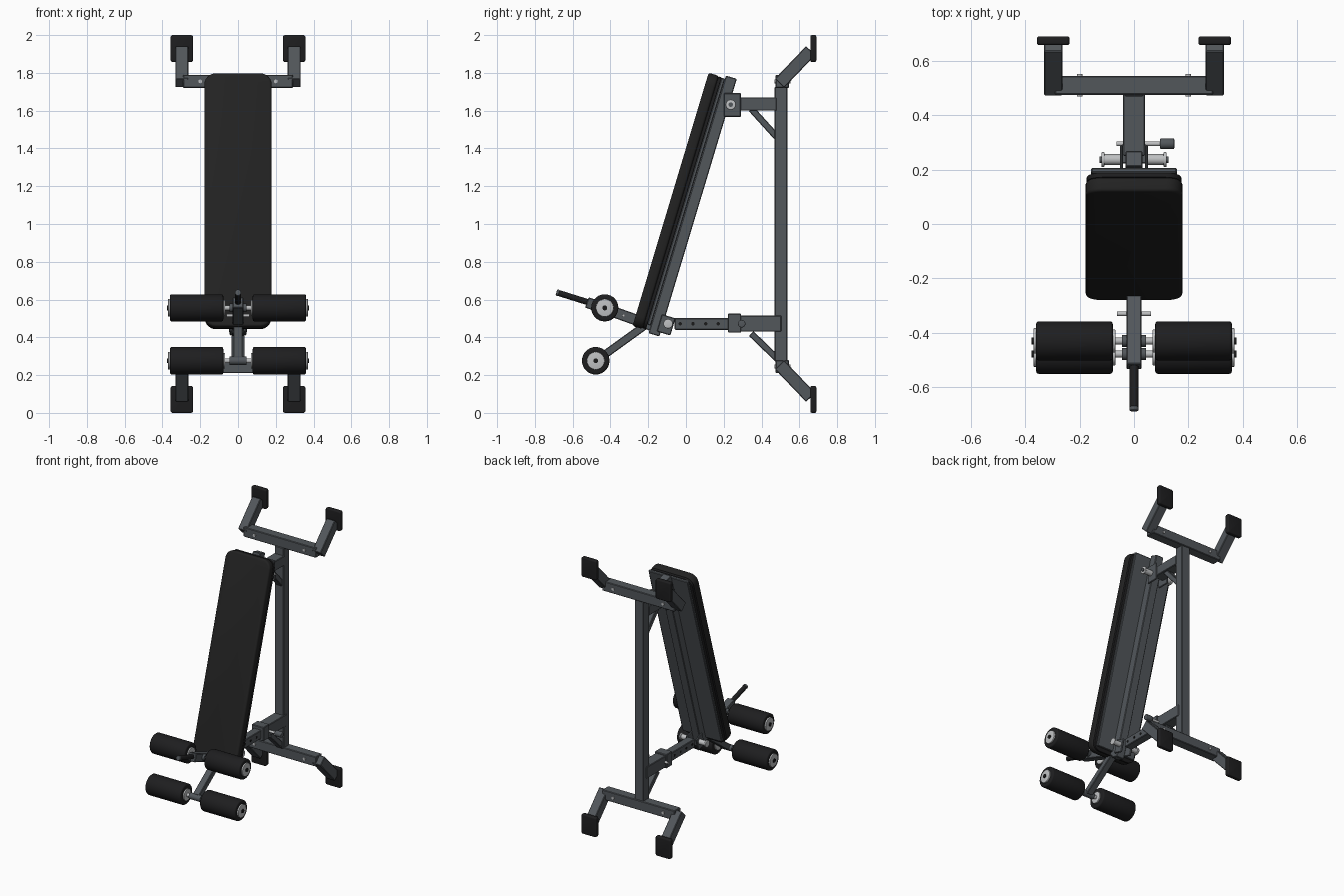
import bpy, bmesh, math
from mathutils import Matrix, Vector

cube = bpy.data.objects.get("Cube")
if cube:
    bpy.data.objects.remove(cube)


def material(name, r, g, b):
    m = bpy.data.materials.new(name)
    m.use_nodes = True
    m.diffuse_color = (r, g, b, 1)
    m.node_tree.nodes["Principled BSDF"].inputs["Base Color"].default_value = (r, g, b, 1)
    return m


STEEL = material("grey_steel", 0.085, 0.095, 0.105)
BLACK = material("black_vinyl", 0.016, 0.016, 0.016)
FOAM = material("black_foam", 0.013, 0.013, 0.014)
CHROME = material("light_metal", 0.52, 0.53, 0.54)
DARK = material("dark_hole", 0.01, 0.01, 0.01)


def finish(name, bm, mat, matrix, smooth=False):
    mesh = bpy.data.meshes.new(name)
    bm.to_mesh(mesh)
    bm.free()
    mesh.materials.append(mat)
    ob = bpy.data.objects.new(name, mesh)
    bpy.context.collection.objects.link(ob)
    ob.matrix_world = matrix
    if smooth:
        bpy.ops.object.select_all(action="DESELECT")
        ob.select_set(True)
        bpy.context.view_layer.objects.active = ob
        bpy.ops.object.shade_smooth_by_angle(angle=math.radians(35))
    return ob


def box(name, centre, size, mat=STEEL, tilt=0.0, bevel=0.004, corner=0.0, axis=1):
    """Box turned about x; corner rounds the edges that run along axis."""
    bm = bmesh.new()
    bmesh.ops.create_cube(bm, size=1, matrix=Matrix.Diagonal((*size, 1)))
    if corner:
        edges = [e for e in bm.edges
                 if abs((e.verts[0].co - e.verts[1].co).normalized()[axis]) > 0.9]
        bmesh.ops.bevel(bm, geom=edges, offset=corner, segments=6, profile=0.5, affect="EDGES")
    if bevel:
        edges = [e for e in bm.edges if e.calc_face_angle(0) > 0.8]
        bmesh.ops.bevel(bm, geom=edges, offset=bevel, segments=3 if corner else 1,
                        profile=0.5, affect="EDGES")
    return finish(name, bm, mat, Matrix.Translation(centre) @ Matrix.Rotation(tilt, 4, "X"),
                  bool(corner))


def beam(name, start, end, width, depth, mat=STEEL, x=0.0):
    """Square tube between two (y, z) points."""
    a, b = Vector(start), Vector(end)
    d, mid = b - a, (a + b) / 2
    return box(name, (x, mid.x, mid.y), (width, d.length, depth), mat, math.atan2(d.y, d.x))


def rod(name, start, end, radius, mat, bevel=0.0, sides=28):
    """Round bar between two points."""
    a, b = Vector(start), Vector(end)
    d = b - a
    bm = bmesh.new()
    bmesh.ops.create_cone(bm, cap_ends=True, segments=sides, radius1=radius,
                          radius2=radius, depth=d.length)
    if bevel:
        rims = [e for e in bm.edges if e.calc_face_angle(0) > 1]
        bmesh.ops.bevel(bm, geom=rims, offset=bevel, segments=3, profile=0.5, affect="EDGES")
    turn = d.to_track_quat("Z", "Y").to_matrix().to_4x4()
    return finish(name, bm, mat, Matrix.Translation((a + b) / 2) @ turn, True)


def across(name, y, z, x0, x1, radius, mat, bevel=0.0):
    return rod(name, (x0, y, z), (x1, y, z), radius, mat, bevel)


# Stand: upright, crossbars, angled legs and rubber feet
box("upright", (0, 0.503, 1.0), (0.07, 0.068, 1.45))
for level, s in (("upper", 1), ("lower", -1)):
    def h(z):
        return 1 + s * z
    box(level + "_crossbar", (0, 0.51, h(0.755)), (0.58, 0.07, 0.07))
    for side, k in (("left", 1), ("right", -1)):
        tag = f"{level}_{side}_"
        beam(tag + "leg", (0.495, h(0.745)), (0.66, h(0.918)), 0.068, 0.068, x=k * 0.297)
        box(tag + "foot", (k * 0.297, 0.674, h(0.929)), (0.12, 0.032, 0.142), FOAM,
            bevel=0.008, corner=0.012)
        rod(tag + "bolt", (k * 0.2, 0.468, h(0.755)), (k * 0.2, 0.552, h(0.755)), 0.01, CHROME)

# Upper arm, its brace and pivot bracket
box("upper_arm", (0, 0.365, 1.635), (0.08, 0.23, 0.07))
beam("upper_brace", (0.345, 1.61), (0.49, 1.45), 0.05, 0.035)
for k in (-1, 1):
    box("upper_bracket_plate", (k * 0.046, 0.246, 1.63), (0.012, 0.09, 0.125))
    across("upper_pivot_sleeve", 0.237, 1.632, k * 0.052, k * 0.115, 0.02, CHROME)
    across("upper_pivot_washer", 0.237, 1.632, k * 0.108, k * 0.12, 0.027, CHROME, 0.003)
    across("upper_pivot_nut", 0.237, 1.632, k * 0.12, k * 0.127, 0.012, STEEL)

# Lower telescopic arm with collar, holes and pull pin
box("lower_arm", (0, 0.385, 0.473), (0.08, 0.24, 0.085))
box("lower_collar", (0, 0.257, 0.475), (0.096, 0.07, 0.1))
box("sliding_tube", (0, 0.09, 0.471), (0.06, 0.3, 0.062))
beam("lower_brace", (0.345, 0.42), (0.49, 0.28), 0.05, 0.035)
for i in range(4):
    y = -0.03 + i * 0.067
    across("adjustment_hole", y, 0.472, -0.0315, 0.0315, 0.009, DARK)
across("pull_pin", 0.295, 0.472, -0.065, 0.11, 0.009, CHROME)
across("pull_knob", 0.295, 0.472, 0.096, 0.148, 0.02, STEEL, 0.005)

# Backrest, placed in its own tilted frame
ORIGIN = Vector((-0.283, 0.46))
TILT = math.atan2(0.403, 1.34)
ALONG = Vector((math.sin(TILT), math.cos(TILT)))
BACK = Vector((math.cos(TILT), -math.sin(TILT)))


def rest(name, u0, u1, n0, n1, width, mat, **kw):
    c = ORIGIN + ALONG * (u0 + u1) / 2 + BACK * (n0 + n1) / 2
    return box(name, (0, c.x, c.y), (width, n1 - n0, u1 - u0), mat, -TILT, **kw)


rest("back_cushion", 0, 1.4, 0, 0.055, 0.356, BLACK, bevel=0.012, corner=0.06)
rest("cushion_board", 0.004, 1.396, 0.055, 0.073, 0.348, FOAM, bevel=0.003, corner=0.056)
rest("back_plate", 0.03, 1.395, 0.073, 0.092, 0.315, STEEL)
rest("spine_tube", -0.012, 1.412, 0.092, 0.152, 0.062, STEEL)

# Lower pivot between backrest and sliding tube
for k in (-1, 1):
    box("lower_bracket_plate", (k * 0.038, -0.105, 0.466), (0.012, 0.075, 0.095), tilt=-TILT)
    across("lower_pivot_sleeve", -0.095, 0.472, k * 0.044, k * 0.1, 0.018, CHROME)
    across("lower_pivot_washer", -0.095, 0.472, k * 0.095, k * 0.107, 0.025, CHROME, 0.003)

# Leg holder: arm with grip, strut and two pairs of foam rollers
beam("leg_holder_arm", (-0.525, 0.585), (-0.16, 0.455), 0.056, 0.058)
beam("leg_holder_strut", (-0.47, 0.28), (-0.2, 0.475), 0.05, 0.042)
across("arm_bolt", -0.33, 0.515, -0.062, 0.062, 0.008, CHROME)
rod("grip", (0, -0.5, 0.58), (0, -0.675, 0.635), 0.016, FOAM, 0.004)
rod("grip_tip", (0, -0.672, 0.634), (0, -0.686, 0.638), 0.017, STEEL, 0.004)
for level, y, z, radius in (("upper", -0.43, 0.556, 0.072), ("lower", -0.478, 0.276, 0.073)):
    across(level + "_axle", y, z, -0.35, 0.35, 0.013, CHROME)
    across(level + "_axle_sleeve", y, z, -0.045, 0.045, 0.022, STEEL)
    for side, k in (("left", 1), ("right", -1)):
        tag = f"{level}_{side}_roller"
        across(tag, y, z, k * 0.078, k * 0.36, radius, FOAM, 0.01)
        across(tag + "_cap", y, z, k * 0.35, k * 0.37, 0.047, CHROME, 0.003)
        across(tag + "_inner_cap", y, z, k * 0.068, k * 0.08, 0.042, CHROME, 0.003)
        across(tag + "_nut", y, z, k * 0.365, k * 0.376, 0.013, DARK)
